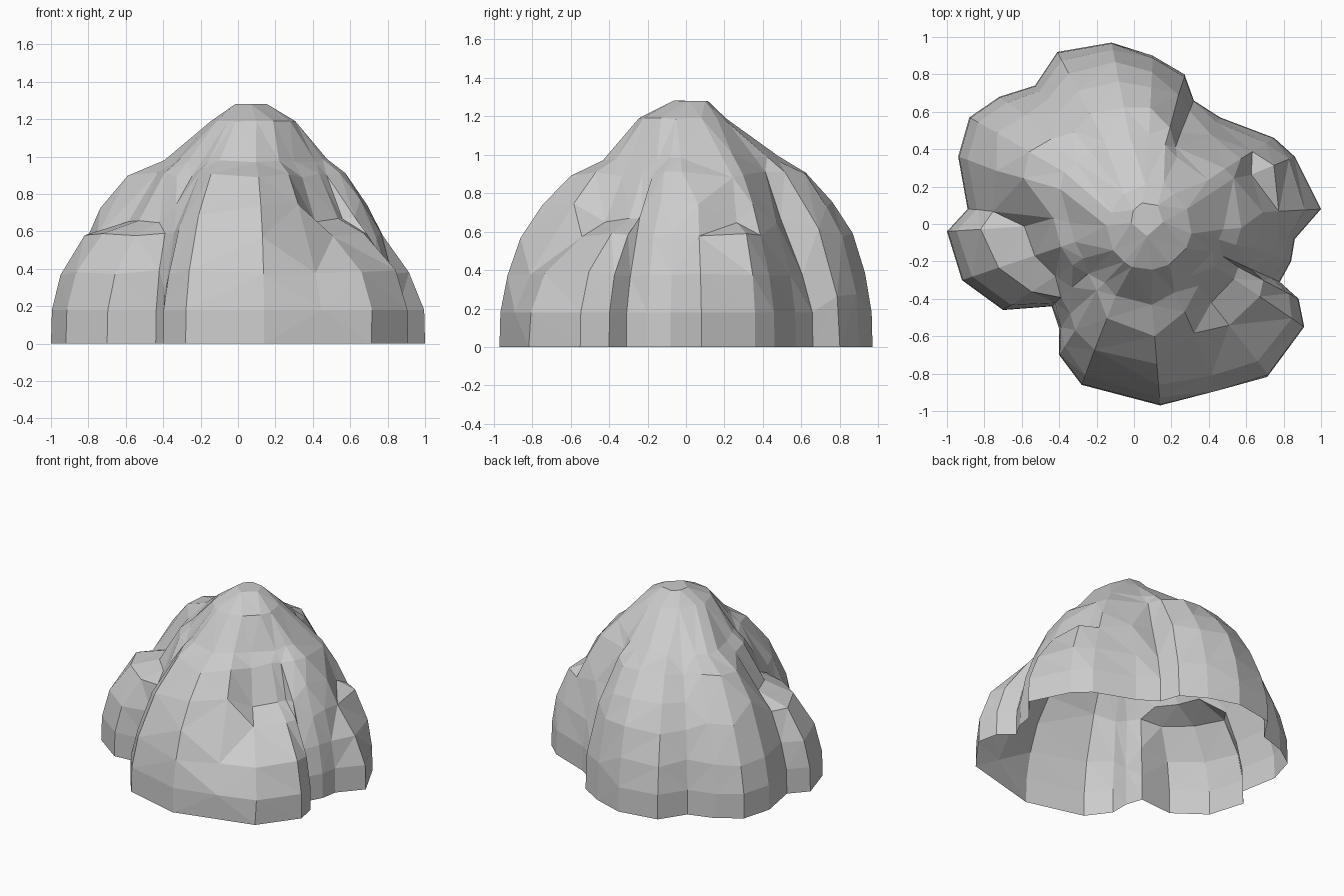
import bpy, bmesh, math, random

if "Cube" in bpy.data.objects:
    bpy.data.objects.remove(bpy.data.objects["Cube"])
random.seed(4)

# Spokes around the foot: x, y on the ground, then how far out the
# surface still is (fraction of the spoke) at heights 0.58 and 0.9
SPOKES = [
    (.14, -.97, .89, .63), (.45, -.895, .76, .54), (.72, -.81, .68, .43),
    (.91, -.55, .72, .44), (.88, -.40, .77, .49), (.78, -.31, .84, .58),
    (.84, -.20, .87, .62), (.86, -.08, .88, .64), (1.0, .08, .76, .55),
    (.86, .36, .86, .60), (.75, .46, .83, .62), (.46, .57, .87, .64),
    (.32, .66, .77, .62), (.27, .80, .88, .63), (.10, .90, .90, .68),
    (-.12, .97, .89, .63), (-.41, .92, .87, .63), (-.53, .74, .89, .65),
    (-.72, .68, .87, .65), (-.88, .57, .87, .66), (-.94, .36, .87, .65),
    (-.89, .08, .86, .55), (-1.0, -.04, .83, .45), (-.92, -.30, .80, .46),
    (-.70, -.46, .80, .51), (-.44, -.44, .90, .63), (-.40, -.56, .88, .60),
    (-.40, -.70, .83, .57), (-.28, -.86, .85, .60)]
LEDGES = {2, 3, 4, 9, 22, 23, 24}   # low bulges that stop in a ledge
CX, CY = .06, .03


def lerp(a, b, t):
    return tuple(p + (q - p) * t for p, q in zip(a, b))


bm = bmesh.new()
columns = []
for n, (x, y, f6, f9) in enumerate(SPOKES):
    dx, dy = x - CX, y - CY
    reach = math.hypot(dx, dy)
    ux, uy = dx / reach, dy / reach
    ledge = n in LEDGES
    f38 = 1 - (.28 if ledge else .38) * (1 - f6)
    f98 = .45 * f9 + .185 / reach
    mid = f9 + (f6 - f9) * (.42 if ledge else .57)
    # Bulging flank, from the ground to the shoulder
    flank = [(0, 1), (.18, .995), (.38, f38), (.58, f6),
             (.66 if ledge else .74, mid), (.9, f9), (.98, f98)]
    pts = []
    for k, (z, f) in enumerate(flank):
        dz = random.uniform(-.015, .015) if k > 1 else 0
        pts.append((CX + dx * f, CY + dy * f, z + dz))
    # Narrow peak
    crown = (.08 + ux * .225, -.02 + uy * .225, 1.19)
    pts.append(lerp(pts[-1], crown, .5))
    pts.append(crown)
    pts.append((.07 + ux * .085, .03 + uy * .085, 1.28))
    columns.append([bm.verts.new(p) for p in pts])

for i, a in enumerate(columns):
    b = columns[(i + 1) % len(columns)]
    for k in range(len(a) - 1):
        bm.faces.new((a[k], b[k], b[k + 1], a[k + 1]))
bm.faces.new([c[-1] for c in columns])
bmesh.ops.recalc_face_normals(bm, faces=bm.faces)
bmesh.ops.triangulate(bm, faces=bm.faces)

mesh = bpy.data.meshes.new("boulder")
bm.to_mesh(mesh)
bm.free()
mesh.shade_flat()
rock = bpy.data.objects.new("boulder", mesh)
bpy.context.collection.objects.link(rock)

# Thin the grid into irregular chiselled facets
dec = rock.modifiers.new("facets", 'DECIMATE')
dec.ratio = .65
